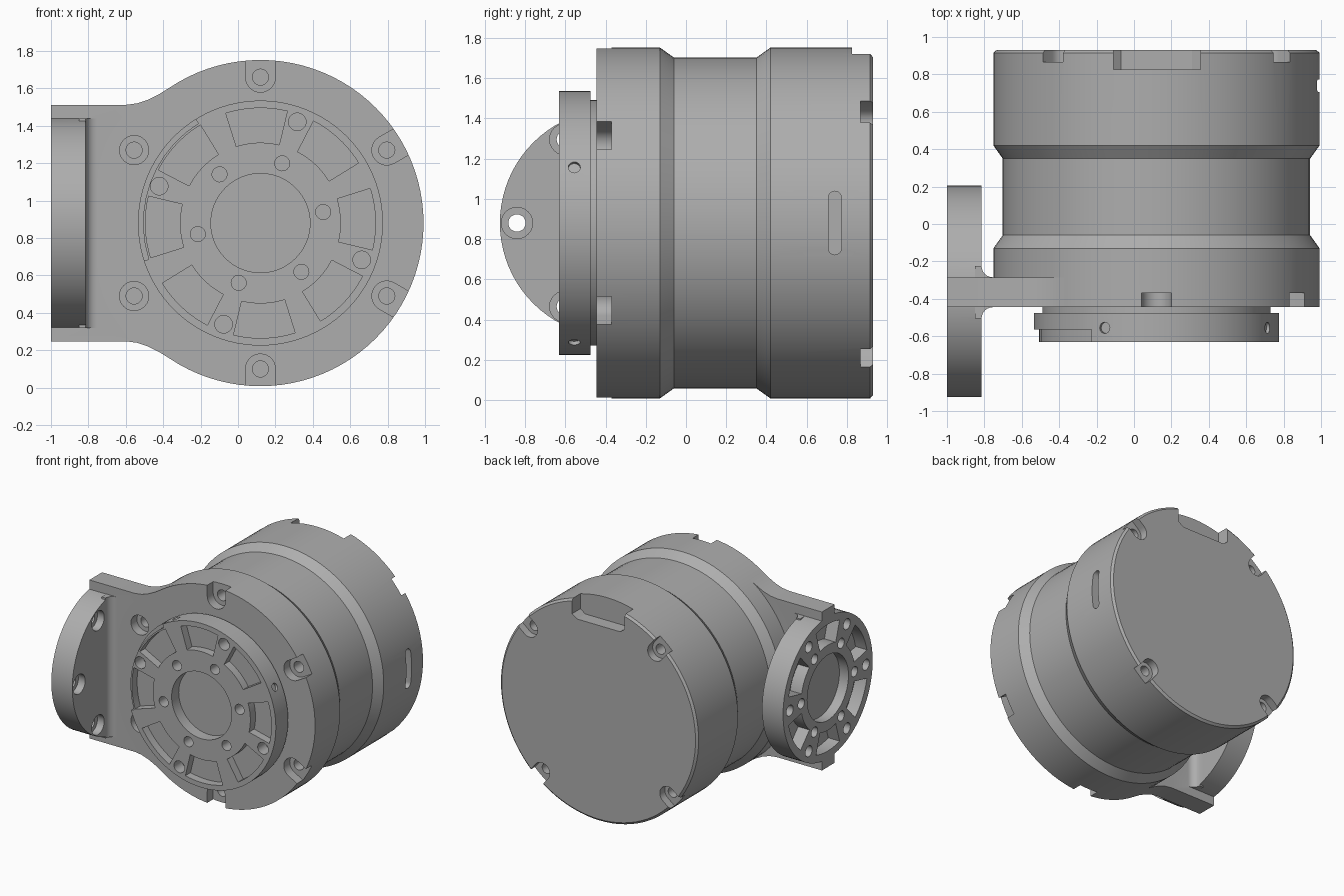
import bpy, bmesh
from math import cos, sin, radians
from mathutils import Matrix, Vector

cube = bpy.data.objects.get("Cube")
if cube:
    bpy.data.objects.remove(cube, do_unlink=True)

GREY = (0.42, 0.42, 0.42, 1)
mat = bpy.data.materials.new("machined grey")
mat.use_nodes = True
mat.diffuse_color = GREY
mat.node_tree.nodes["Principled BSDF"].inputs["Base Color"].default_value = GREY


def frame(u, v, w, origin):
    m = Matrix((u, v, w)).transposed().to_4x4()
    m.translation = Vector(origin)
    return m


# Local w axis points out of the output face (motor) or out of the side pad (pad)
MOTOR = frame((1, 0, 0), (0, 0, 1), (0, -1, 0), (0.12, 0, 0.88))
PAD = frame((0, -1, 0), (0, 0, 1), (-1, 0, 0), (0, -0.36, 0.88))
PLAN = frame((1, 0, 0), (0, 1, 0), (0, 0, 1), (0, 0, 0.88))


def loft(bm, rings, m):
    """Closed solid through matching rings of local points."""
    loops = [[bm.verts.new(m @ Vector(p)) for p in ring] for ring in rings]
    n = len(loops[0])
    for a, b in zip(loops, loops[1:]):
        for i in range(n):
            bm.faces.new((a[i], a[(i + 1) % n], b[(i + 1) % n], b[i]))
    bm.faces.new(loops[0][::-1])
    bm.faces.new(loops[-1])


def prism(bm, outline, w0, w1, m):
    loft(bm, [[(u, v, w) for u, v in outline] for w in (w0, w1)], m)


def arc(r, a0, a1, n, cx=0.0, cy=0.0):
    steps = [radians(a0 + (a1 - a0) * i / n) for i in range(n + 1)]
    return [(cx + r * cos(t), cy + r * sin(t)) for t in steps]


def circle(r, n=32, cx=0.0, cy=0.0):
    return arc(r, 0, 360, n, cx, cy)[:-1]


def sector(r0, r1, mid, half):
    return arc(r1, mid - half, mid + half, 10) + arc(r0, mid + half, mid - half, 10)


def lathe(bm, profile, m, n=96):
    loft(bm, [[(u, v, w) for u, v in circle(r, n)] for w, r in profile], m)


def spin(m, angle):
    return m @ Matrix.Rotation(radians(angle), 4, 'Z')


def make(name, build):
    bm = bmesh.new()
    build(bm)
    bmesh.ops.recalc_face_normals(bm, faces=bm.faces)
    mesh = bpy.data.meshes.new(name)
    bm.to_mesh(mesh)
    bm.free()
    mesh.materials.append(mat)
    ob = bpy.data.objects.new(name, mesh)
    bpy.context.collection.objects.link(ob)
    return ob


def combine(target, build, operation='DIFFERENCE'):
    """Apply one boolean with a temporary tool, then discard the tool."""
    tool = make("tool", build)
    tool.hide_render = True
    mod = target.modifiers.new("boolean", 'BOOLEAN')
    mod.operation, mod.solver, mod.object = operation, 'EXACT', tool
    bpy.context.view_layer.update()
    deps = bpy.context.evaluated_depsgraph_get()
    mesh = bpy.data.meshes.new_from_object(target.evaluated_get(deps))
    target.modifiers.clear()
    target.data = mesh
    bpy.data.objects.remove(tool, do_unlink=True)


def holes(r, radius, angles, w0, w1, m, n=24):
    def build(bm):
        for a in angles:
            prism(bm, circle(r, n, radius), w0, w1, spin(m, a))
    return build


def slots(r, radius, angles, w0, w1):
    """Round-ended counterbores that break out through the rim."""
    outline = arc(r, 90, 270, 14, radius) + [(1.05, -r), (1.05, r)]

    def build(bm):
        for a in angles:
            prism(bm, outline, w0, w1, spin(MOTOR, a))
    return build


def pockets(r0, r1, mids, half, w0, w1, m):
    def build(bm):
        for a in mids:
            prism(bm, sector(r0, r1, a, half), w0, w1, m)
    return build


# Motor housing with a waisted middle
housing = make("motor_housing", lambda bm: lathe(bm, [
    (-0.93, 0.855), (-0.915, 0.872), (-0.42, 0.872), (-0.35, 0.822),
    (0.06, 0.822), (0.13, 0.872), (0.445, 0.872)], MOTOR))

# Side bracket: flange plate, round pad and concave fillets
edge = [(-1.12, 0.632), (-0.72, 0.632), (-0.66, 0.64), (-0.6, 0.66),
        (-0.54, 0.69), (-0.47, 0.734), (-0.1, 0.6)]
plate = edge + [(u, -v) for u, v in reversed(edge)]
combine(housing, lambda bm: prism(bm, plate, 0.285, 0.445, MOTOR), 'UNION')
combine(housing, lambda bm: prism(bm, circle(0.565, 80), 0.815, 1.0, PAD), 'UNION')


def fillets(bm):
    for face, s in ((-0.285, 1), (-0.445, -1)):
        curve = [(u, face + s * (0.06 + v))
                 for u, v in arc(0.06, 180, 270, 6, -0.755)]
        prism(bm, curve + [(-0.755, face - s * 0.02), (-0.85, face - s * 0.02),
                           (-0.85, face + s * 0.06)], -0.56, 0.56, PLAN)


combine(housing, fillets, 'UNION')

# Front screw seats and holes
front = [30 + 60 * i for i in range(6)]
combine(housing, slots(0.08, 0.78, [-90, -30, 30, 90], 0.37, 0.5))
combine(housing, holes(0.078, 0.78, [150, 210], 0.37, 0.5, MOTOR))
combine(housing, holes(0.043, 0.78, front, 0.2, 0.48, MOTOR))

# Rear screw seats, holes, connector opening and side slot
rear = [39.5 + 90 * i for i in range(4)]
combine(housing, slots(0.07, 0.79, rear, -1.0, -0.867))
combine(housing, holes(0.04, 0.79, rear, -0.95, -0.75, MOTOR))
opening = [(-0.23, 1), (-0.23, 0.72), (-0.19, 0.69), (0.19, 0.69), (0.235, 0.72), (0.235, 1)]
combine(housing, lambda bm: prism(bm, opening, -1.0, -0.825, MOTOR))
side = spin(MOTOR, 0) @ Matrix.Rotation(radians(90), 4, 'Y')
slot_shape = arc(0.033, 0, 180, 8, 0.74, 0.125) + arc(0.033, 180, 360, 8, 0.74, -0.125)
combine(housing, lambda bm: prism(bm, slot_shape, 0.78, 1.0, side))

# Pad: centre recess, pockets, through holes with counterbores on the inner side
six = [60 * i for i in range(6)]
combine(housing, holes(0.26, 0, [0], 0.92, 1.1, PAD, 48))
combine(housing, pockets(0.34, 0.505, [a + 30 for a in six], 17, 0.9, 1.1, PAD))
combine(housing, holes(0.043, 0.48, six, 0.9, 1.1, PAD))
combine(housing, holes(0.04, 0.335, six, 0.88, 1.1, PAD))
combine(housing, holes(0.043, 0.48, [-60, 0, 60], 0.7, 1.1, PAD))
combine(housing, holes(0.078, 0.48, [-60, 0, 60], 0.75, 0.875, PAD))

# Output ring on a narrower neck
ring = make("output_ring", lambda bm: lathe(bm, [
    (0.43, 0.61), (0.475, 0.61), (0.475, 0.655), (0.63, 0.655)], MOTOR))
combine(ring, holes(0.265, 0, [0], 0.54, 0.7, MOTOR, 64))
combine(ring, pockets(0.43, 0.615, [2 + 45 * i for i in range(8)], 15.5, 0.565, 0.7, MOTOR))
combine(ring, pockets(0.628, 0.72, [160], 38, 0.565, 0.7, MOTOR))
combine(ring, holes(0.047, 0.576, [70 + 90 * i for i in range(4)], 0.53, 0.7, MOTOR))
combine(ring, holes(0.04, 0.34, [10 + a for a in six], 0.5, 0.7, MOTOR))


def grub_holes(bm):
    for i in range(4):
        m = spin(MOTOR, 25 + 90 * i) @ Matrix.Rotation(radians(90), 4, 'Y')
        prism(bm, circle(0.03, 16, -0.555), 0.635, 0.75, m)


combine(ring, grub_holes)

# Smooth curved walls, sharp machined edges
for ob in (housing, ring):
    bpy.ops.object.select_all(action='DESELECT')
    ob.select_set(True)
    bpy.context.view_layer.objects.active = ob
    bpy.ops.object.shade_smooth_by_angle(angle=radians(28))
